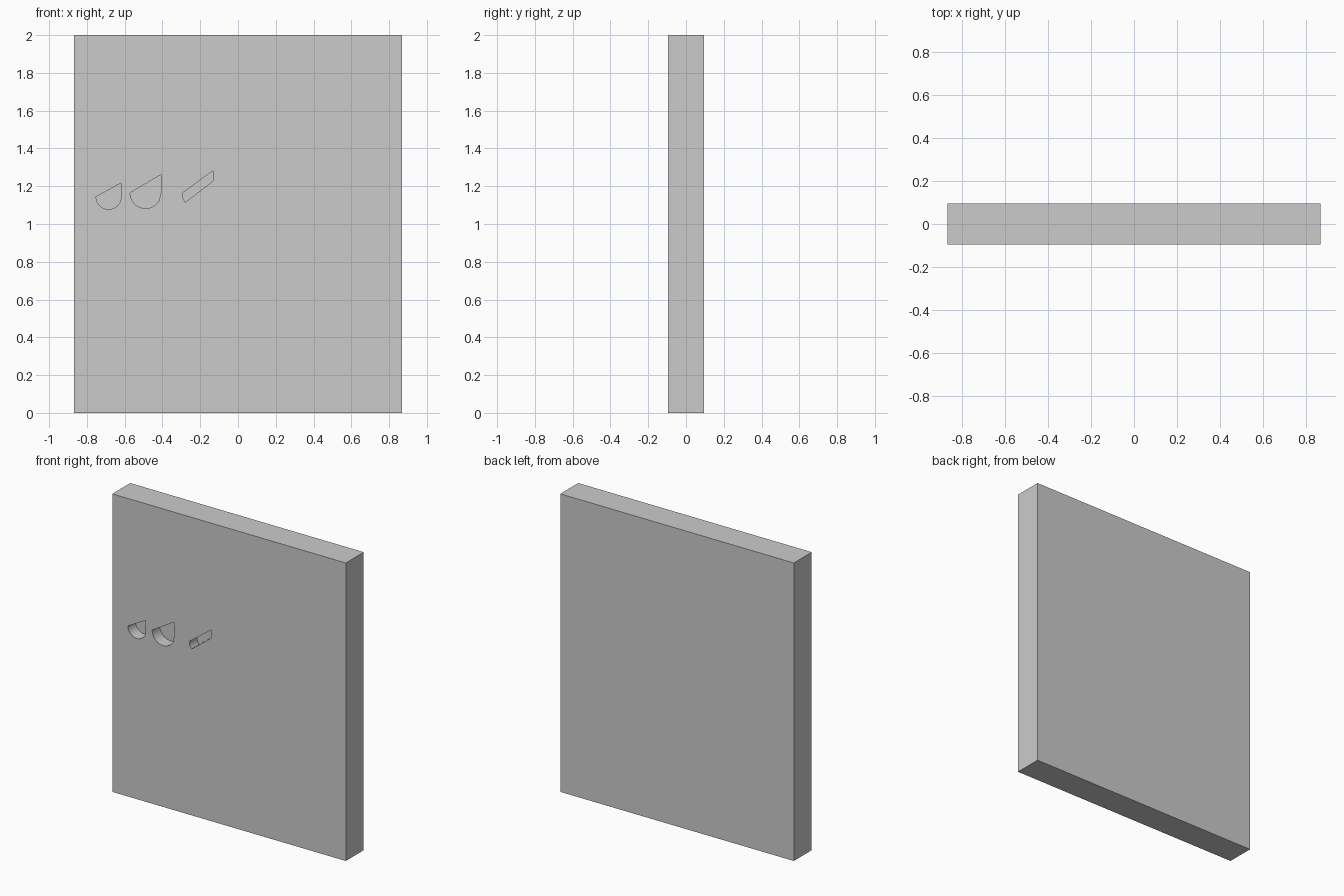
import bpy, bmesh, math

if "Cube" in bpy.data.objects:
    bpy.data.objects.remove(bpy.data.objects["Cube"])

W, T, H, DEPTH = 0.867, 0.095, 2.0, 0.08


def prism(name, outline, y0, y1):
    """Extrude an (x, z) outline from y0 to y1."""
    bm = bmesh.new()
    face = bm.faces.new([bm.verts.new((x, y0, z)) for x, z in outline])
    ext = bmesh.ops.extrude_face_region(bm, geom=[face])
    for v in ext["geom"]:
        if isinstance(v, bmesh.types.BMVert):
            v.co.y = y1
    bmesh.ops.recalc_face_normals(bm, faces=bm.faces)
    mesh = bpy.data.meshes.new(name)
    bm.to_mesh(mesh)
    bm.free()
    obj = bpy.data.objects.new(name, mesh)
    bpy.context.collection.objects.link(obj)
    return obj


def arc(cx, cz, r, a0, a1, n):
    angles = [math.radians(a0 + (a1 - a0) * i / n) for i in range(n + 1)]
    return [(cx + r * math.cos(a), cz + r * math.sin(a)) for a in angles]


# Main slab
slab = prism("slab", [(-W, 0), (W, 0), (W, H), (-W, H)], -T, T)

# Recesses in the front: two round-bottomed, slant-topped and one slanted slot
pockets = {
    "small_round_recess": [(-0.619, 1.217)] + arc(-0.685, 1.144, 0.066, 360, 180, 24),
    "large_round_recess": [(-0.407, 1.262), (-0.407, 1.169)]
    + arc(-0.489, 1.165, 0.082, 330, 180, 24),
    "slanted_slot": [(-0.132, 1.282), (-0.132, 1.228), (-0.278, 1.116),
                     (-0.288, 1.129), (-0.293, 1.145), (-0.294, 1.164)],
}
for name, outline in pockets.items():
    cutter = prism(name + "_cutter", outline, -T - 0.1, -T + DEPTH)
    cutter.hide_render = True
    cutter.display_type = 'WIRE'
    cutter.hide_set(True)
    mod = slab.modifiers.new(name, 'BOOLEAN')
    mod.operation = 'DIFFERENCE'
    mod.solver = 'EXACT'
    mod.object = cutter

# Smooth curved recess walls while keeping the corners crisp
bpy.context.view_layer.objects.active = slab
slab.select_set(True)
for m in list(slab.modifiers):
    bpy.ops.object.modifier_apply(modifier=m.name)
bpy.ops.object.shade_smooth_by_angle(angle=math.radians(25))
